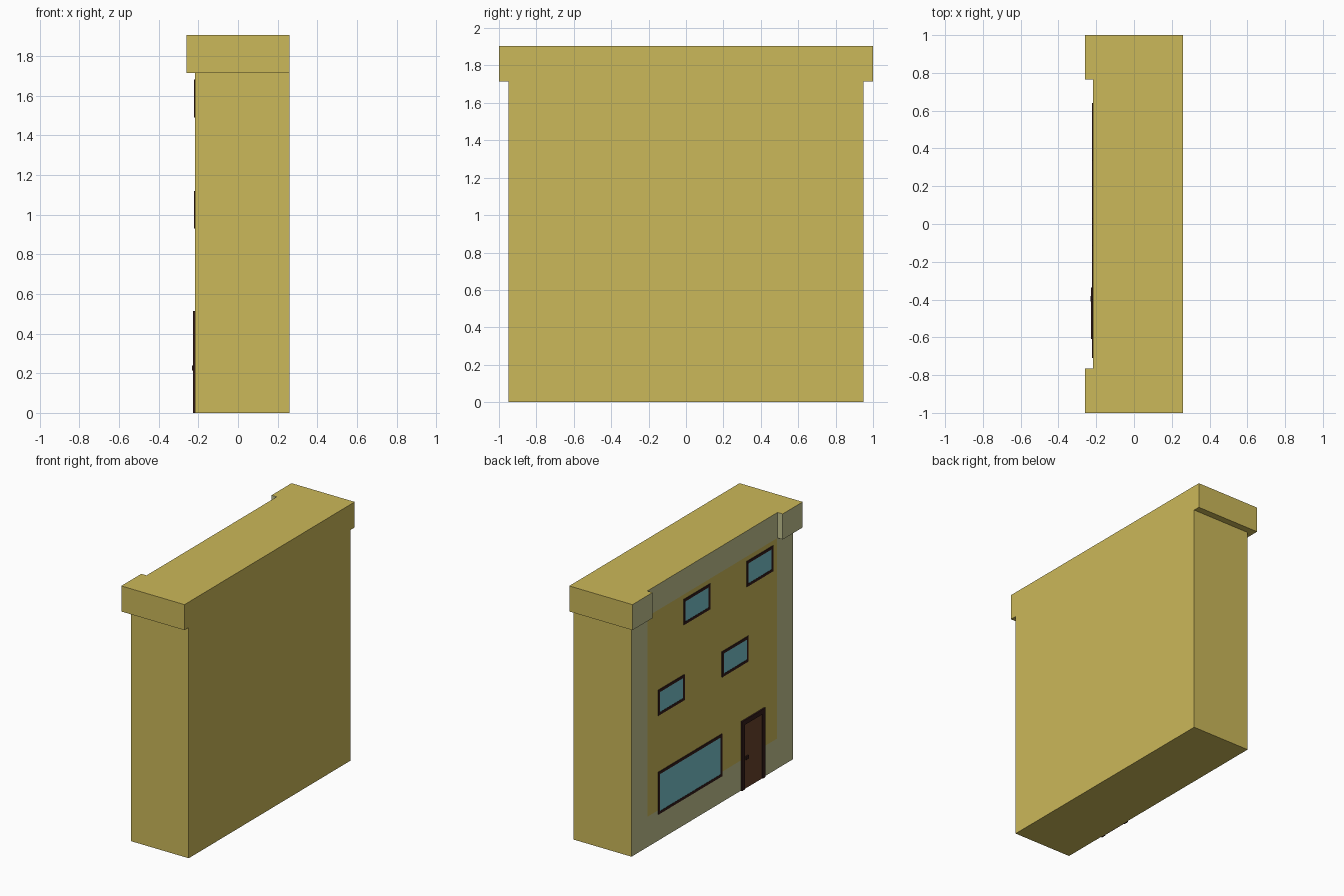
import bpy, bmesh
from mathutils import Vector

if "Cube" in bpy.data.objects:
    bpy.data.objects.remove(bpy.data.objects["Cube"])

WALL = -0.217   # facade plane; the facade faces -x
BACK = 0.26


def mat(name, r, g, b):
    m = bpy.data.materials.new(name)
    m.diffuse_color = (r, g, b, 1)
    m.use_nodes = True
    m.node_tree.nodes["Principled BSDF"].inputs["Base Color"].default_value = m.diffuse_color
    return m


YELLOW = mat("yellow_plaster", 0.60, 0.48, 0.10)
STONE = mat("grey_stone", 0.55, 0.55, 0.28)
DARK = mat("dark_frame", 0.035, 0.012, 0.010)
GLASS = mat("blue_glass", 0.19, 0.55, 0.60)
BROWN = mat("brown_door", 0.14, 0.055, 0.025)


def finish(bm, name, *mats):
    bmesh.ops.recalc_face_normals(bm, faces=bm.faces)
    me = bpy.data.meshes.new(name)
    bm.to_mesh(me)
    bm.free()
    for m in mats:
        me.materials.append(m)
    ob = bpy.data.objects.new(name, me)
    bpy.context.collection.objects.link(ob)
    return ob


def extrude(name, pts, vec, *mats, pick=None):
    """Extrude a planar outline; faces for which pick() is true get the second material."""
    bm = bmesh.new()
    face = bm.faces.new([bm.verts.new(p) for p in pts])
    new = bmesh.ops.extrude_face_region(bm, geom=[face], use_keep_orig=True)["geom"]
    bmesh.ops.translate(bm, vec=vec, verts=[v for v in new if isinstance(v, bmesh.types.BMVert)])
    bmesh.ops.recalc_face_normals(bm, faces=bm.faces)
    if pick:
        for f in bm.faces:
            f.material_index = int(pick(f))
    return finish(bm, name, *mats)


def block(name, x0, x1, y0, y1, z0, z1, m):
    pts = [(x0, y0, z0), (x0, y1, z0), (x0, y1, z1), (x0, y0, z1)]
    return extrude(name, pts, (x1 - x0, 0, 0), m)


def frame(name, x0, y0, y1, z0, z1, w, sill):
    """Frame standing on the facade; without a sill it is open below, like a door case."""
    outer = [(y0, z0), (y0, z1), (y1, z1), (y1, z0)]
    a, b, t = y0 + w, y1 - w, z1 - w
    if not sill:
        outline = outer + [(b, z0), (b, t), (a, t), (a, z0)]
        return extrude(name, [(x0, y, z) for y, z in outline], (WALL - x0, 0, 0), DARK)
    inner = [(a, z0 + w), (a, t), (b, t), (b, z0 + w)]
    bm = bmesh.new()
    rings = [[bm.verts.new((x, y, z)) for y, z in ring]
             for x, ring in ((x0, outer), (x0, inner), (WALL, inner), (WALL, outer))]
    for k in range(4):
        r, s = rings[k], rings[(k + 1) % 4]
        for i in range(4):
            j = (i + 1) % 4
            bm.faces.new((r[i], r[j], s[j], s[i]))
    return finish(bm, name, DARK)


# Main body, facade split into a plaster panel with a stone border
bm = bmesh.new()
bmesh.ops.create_cube(bm, size=1)
for v in bm.verts:
    v.co = Vector((BACK if v.co.x > 0 else WALL, v.co.y * 1.9, (v.co.z + 0.5) * 1.715))
for co, no in (((0, 0.76, 0), (0, 1, 0)), ((0, -0.76, 0), (0, 1, 0)), ((0, 0, 0.225), (0, 0, 1))):
    front = [f for f in bm.faces if f.calc_center_median().x < WALL + 0.001]
    geom = front + list({e for f in front for e in f.edges}) + list({v for f in front for v in f.verts})
    bmesh.ops.bisect_plane(bm, geom=geom, plane_co=co, plane_no=no)
for f in bm.faces:
    c = f.calc_center_median()
    border = abs(c.y) > 0.76 or c.z < 0.225
    f.material_index = int(c.x < WALL + 0.001 and border)
finish(bm, "building_body", YELLOW, STONE)

# Cornice with projecting end blocks on the facade side
plan = [(BACK, -1), (BACK, 1), (-0.26, 1), (-0.26, 0.765),
        (WALL, 0.765), (WALL, -0.765), (-0.26, -0.765), (-0.26, -1)]
extrude("cornice", [(x, y, 1.715) for x, y in plan], (0, 0, 0.19), YELLOW, STONE,
        pick=lambda f: abs(f.normal.z) < 0.5 and f.calc_center_median().x < WALL + 0.001)

# Windows: y range and z range
windows = {
    "shop_window": (-0.11, 0.64, 0.195, 0.51),
    "middle_window_left": (0.33, 0.64, 0.93, 1.12),
    "middle_window_right": (-0.42, -0.11, 0.93, 1.12),
    "upper_window_left": (0.03, 0.34, 1.49, 1.68),
    "upper_window_right": (-0.71, -0.40, 1.49, 1.68),
}
for name, (y0, y1, z0, z1) in windows.items():
    w = 0.02
    frame(name + "_frame", WALL - 0.005, y0, y1, z0, z1, w, True)
    block(name + "_glass", WALL - 0.003, WALL, y0 + w, y1 - w, z0 + w, z1 - w, GLASS)

# Door with case and handle
frame("door_frame", -0.228, -0.61, -0.335, 0, 0.515, 0.035, False)
block("door_panel", -0.222, WALL, -0.575, -0.37, 0, 0.48, BROWN)
block("door_handle", -0.231, -0.222, -0.41, -0.38, 0.215, 0.24, DARK)
